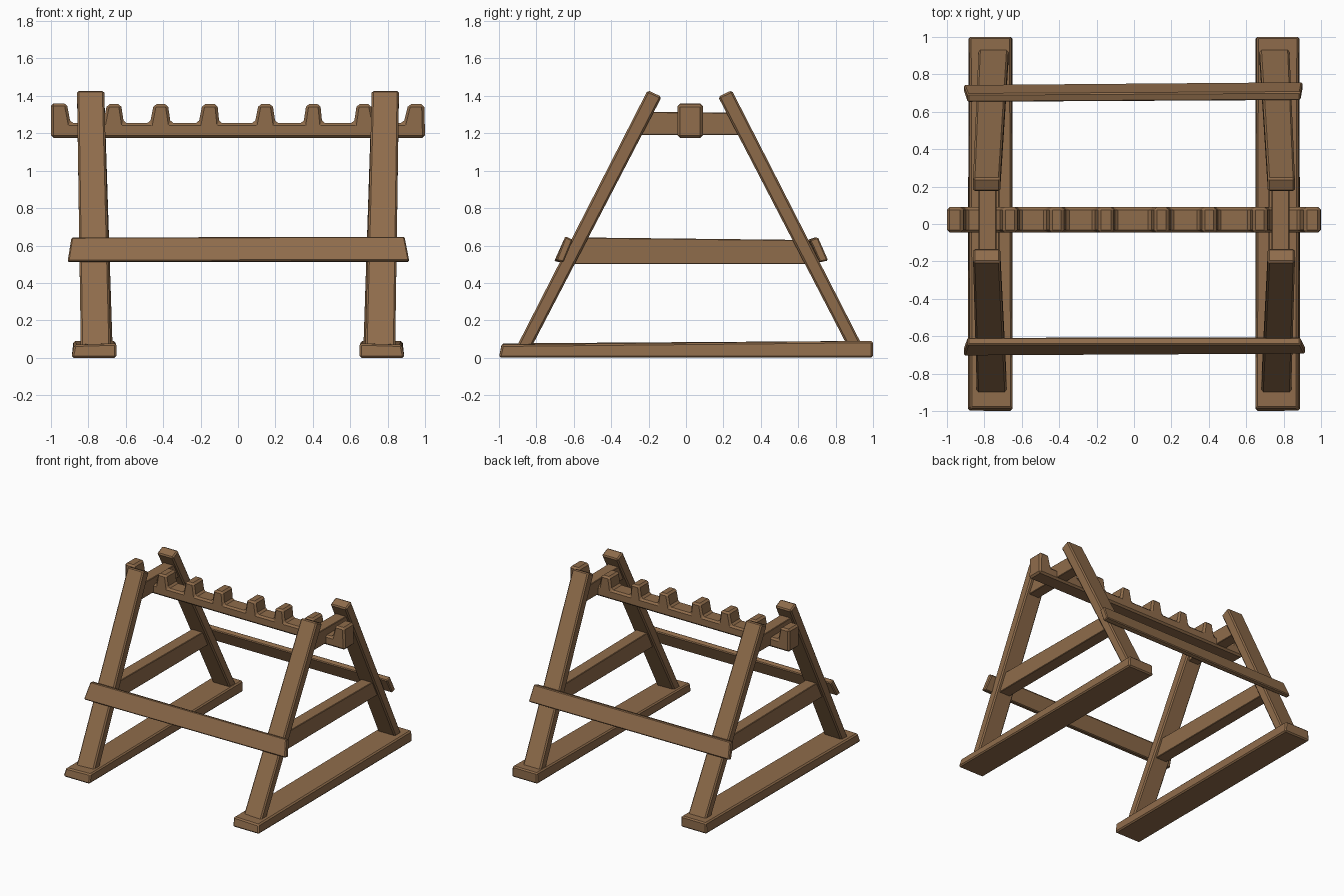
import bpy, bmesh

if "Cube" in bpy.data.objects:
    bpy.data.objects.remove(bpy.data.objects["Cube"])

wood = bpy.data.materials.new("brown wood")
wood.diffuse_color = (0.275, 0.15, 0.07, 1)
wood.use_nodes = True
wood.node_tree.nodes["Principled BSDF"].inputs["Base Color"].default_value = wood.diffuse_color


def finish(name, bm, bevel):
    bmesh.ops.recalc_face_normals(bm, faces=bm.faces)
    me = bpy.data.meshes.new(name)
    bm.to_mesh(me)
    bm.free()
    me.materials.append(wood)
    ob = bpy.data.objects.new(name, me)
    bpy.context.collection.objects.link(ob)
    if bevel:
        m = ob.modifiers.new("worn edges", 'BEVEL')
        m.width, m.segments = bevel, 1
        m.limit_method, m.angle_limit = 'ANGLE', 0.6
    return ob


def loft(name, a, b, bevel=0.007):
    """Solid between two matching outlines."""
    bm = bmesh.new()
    va = [bm.verts.new(p) for p in a]
    vb = [bm.verts.new(p) for p in b]
    n = len(va)
    bm.faces.new(va)
    bm.faces.new(vb)
    for i in range(n):
        j = (i + 1) % n
        bm.faces.new((va[i], va[j], vb[j], vb[i]))
    return finish(name, bm, bevel)


def leg(name, s, bottom_x, top_x, low, high):
    """Leaning plank: low/high are its (y, z) edge points, bottom_x/top_x its width."""
    def end(xs, yz):
        (y0, z0), (y1, z1) = yz
        return [(s * xs[0], y0, z0), (s * xs[1], y0, z0),
                (s * xs[1], y1, z1), (s * xs[0], y1, z1)]
    loft(name, end(bottom_x, low), end(top_x, high), 0.01)


def tie(name, s, x0, x1, outline):
    loft(name, [(s * x0, y, z) for y, z in outline],
         [(s * x1, y, z) for y, z in outline], 0.004)


for s, side in ((-1, "left"), (1, "right")):
    # ground foot, slightly thicker at the back
    loft(side + "_foot",
         [(s * .65, -1, 0), (s * .89, -1, 0), (s * .875, -.985, .07), (s * .65, -.985, .077)],
         [(s * .65, 1, 0), (s * .885, 1, 0), (s * .88, 1, .09), (s * .655, 1, .09)], 0.01)
    # leaning legs
    leg(side + "_front_leg", s, (.68, .84), (.715, .86),
        ((-.91, .05), (-.83, .05)), ((-.205, 1.43), (-.13, 1.395)))
    leg(side + "_back_leg", s, (.67, .83), (.715, .86),
        ((.95, .05), (.87, .05)), ((.245, 1.43), (.172, 1.395)))
    # ties between front and back legs
    tie(side + "_upper_tie", s, .735, .83,
        [(-.265, 1.19), (.30, 1.19), (.245, 1.31), (-.21, 1.315)])
    tie(side + "_middle_tie", s, .72, .82,
        [(-.63, .50), (.67, .50), (.60, .63), (-.56, .643)])

# long rails lying on the outside of the legs
loft("front_rail",
     [(-.91, -.705, .515), (-.89, -.645, .645), (-.89, -.605, .63), (-.91, -.66, .51)],
     [(.915, -.695, .52), (.89, -.645, .65), (.89, -.605, .63), (.915, -.655, .51)])
loft("back_rail",
     [(-.91, .745, .52), (-.89, .695, .645), (-.89, .65, .63), (-.91, .71, .51)],
     [(.90, .76, .52), (.89, .705, .645), (.89, .66, .63), (.90, .715, .51)])

# notched top beam: tooth = (base left, top left, top right, base right)
teeth = [(-.72, -.70, -.625, -.61), (-.47, -.45, -.375, -.36),
         (-.21, -.19, -.11, -.10), (.09, .11, .185, .20),
         (.35, .365, .44, .45), (.62, .635, .71, .73)]
profile = [(-1, 1.175), (-1, 1.36), (-.915, 1.36), (-.895, 1.255)]
for a, b, c, d in teeth:
    profile += [(a, 1.255), (b, 1.355), (c, 1.355), (d, 1.255)]
profile += [(.885, 1.255), (.91, 1.355), (.995, 1.355), (1, 1.175)]
loft("notched_beam", [(x, -.045, z) for x, z in profile],
     [(x, .09, z) for x, z in profile], 0.014)
